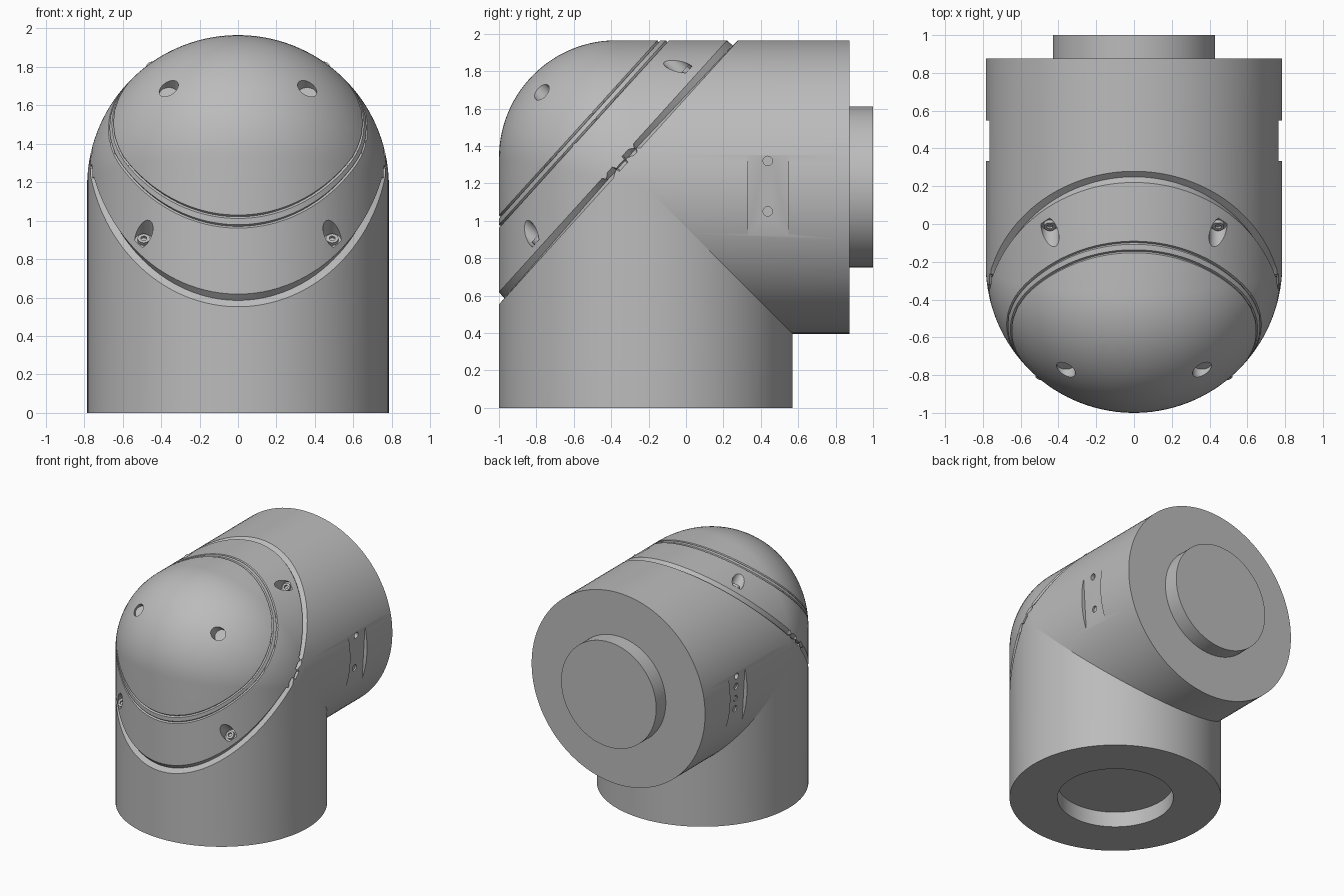
import bpy, bmesh, math
from mathutils import Vector, Matrix

if "Cube" in bpy.data.objects:
    bpy.data.objects.remove(bpy.data.objects["Cube"])

R = 0.785                            # pipe radius
CY, CZ = -0.215, 1.18                # where the two pipe axes cross
BACK = 0.875                         # flat rear end
CAP = Vector((0, -0.741, 0.671))     # direction the angled cap faces
X, Y, Z = Vector((1, 0, 0)), Vector((0, 1, 0)), Vector((0, 0, 1))

grey = bpy.data.materials.new("plain grey")
grey.use_nodes = True
grey.diffuse_color = (0.5, 0.5, 0.5, 1)
grey.node_tree.nodes["Principled BSDF"].inputs["Base Color"].default_value = (0.5, 0.5, 0.5, 1)


def make(name, bm):
    bmesh.ops.recalc_face_normals(bm, faces=bm.faces)
    mesh = bpy.data.meshes.new(name)
    bm.to_mesh(mesh)
    bm.free()
    obj = bpy.data.objects.new(name, mesh)
    mesh.materials.append(grey)
    bpy.context.collection.objects.link(obj)
    return obj


def smooth(obj):
    bpy.ops.object.select_all(action='DESELECT')
    obj.select_set(True)
    bpy.context.view_layer.objects.active = obj
    bpy.ops.object.shade_smooth_by_angle(angle=math.radians(25))


def rod(bm, start, axis, radius, length, sides=32):
    """Cylinder growing from start along axis."""
    axis = axis.normalized()
    m = Matrix.Translation(start + axis * length / 2) @ axis.to_track_quat('Z', 'Y').to_matrix().to_4x4()
    bmesh.ops.create_cone(bm, cap_ends=True, segments=sides, radius1=radius,
                          radius2=radius, depth=length, matrix=m)


def cut(body, bm):
    """Subtract a cutter mesh from the body."""
    cutter = make("cutter", bm)
    cutter.hide_render = True
    mod = body.modifiers.new("cut", 'BOOLEAN')
    mod.operation, mod.solver, mod.object = 'DIFFERENCE', 'EXACT', cutter
    bpy.context.view_layer.objects.active = body
    bpy.ops.object.modifier_apply(modifier=mod.name)
    bpy.data.objects.remove(cutter)


def elbow_path(o, steps=28):
    """Side outline at signed offset o: rounded outside (o > 0), filleted inside."""
    rho = 0.8 * o if o > 0 else 0.33 * o
    cy, cz = -o + rho, o - rho
    pts = [(-o, -CZ)]
    for i in range(steps + 1):
        a = math.pi / 2 * i / steps
        pts.append((cy - rho * math.cos(a), cz + rho * math.sin(a)))
    pts.append((BACK - CY, o))
    return pts


def v_groove(bm, point, half, depth):
    """Cut a V-shaped line where a plane facing CAP crosses the surface."""
    for off in (-half, half, 0):
        bmesh.ops.bisect_plane(bm, geom=bm.verts[:] + bm.edges[:] + bm.faces[:], dist=1e-5,
                               plane_co=point + CAP * off, plane_no=CAP)
    bm.normal_update()
    ring = [v for v in bm.verts if abs((v.co - point).dot(CAP)) < 2e-5]
    for v, n in [(v, v.normal.copy()) for v in ring]:
        v.co -= n * depth


# elbow body: a ring of paths joined into one closed skin
SEG = 128
bm = bmesh.new()
paths = []
for k in range(SEG):
    t = 2 * math.pi * (k + 0.5) / SEG
    paths.append([bm.verts.new((R * math.cos(t), CY + y, CZ + z))
                  for y, z in elbow_path(R * math.sin(t))])
for k in range(SEG):
    a, b = paths[k], paths[(k + 1) % SEG]
    for i in range(len(a) - 1):
        bm.faces.new((a[i], b[i], b[i + 1], a[i + 1]))
bm.faces.new([p[0] for p in paths])
bm.faces.new([p[-1] for p in paths])
bmesh.ops.recalc_face_normals(bm, faces=bm.faces)

# wide seam around the cap and double seam around the dome
v_groove(bm, Vector((0, -1, 0.585)), 0.022, 0.028)
v_groove(bm, Vector((0, -1, 0.97)), 0.006, 0.01)
v_groove(bm, Vector((0, -1, 1.02)), 0.006, 0.01)
body = make("elbow_body", bm)

# socket in the base
bm = bmesh.new()
rod(bm, Vector((0, CY, -0.1)), Z, 0.43, 0.225, 96)

# sunken screw holes in the cap and plain holes in the dome
screw_seats = [Vector((s * x, y, z)) for s in (-1, 1)
               for x, y, z in ((0.49, -0.79, 0.895), (0.445, 0.0, 1.79))]
for p in screw_seats:
    rod(bm, p, CAP, 0.048, 0.3)
for s in (-1, 1):
    rod(bm, Vector((s * 0.36, -0.735, 1.655)), CAP, 0.05, 0.3)
cut(body, bm)

# shallow flat pocket on each side
TILT = math.radians(3.3)
bm = bmesh.new()
for s in (-1, 1):
    m = (Matrix.Translation((0, 0.44, CZ)) @ Matrix.Rotation(s * TILT, 4, 'Y')
         @ Matrix.Translation((s * (R + 0.07), 0, 0)) @ Matrix.Diagonal((0.2, 0.215, 0.45, 1)))
    bmesh.ops.create_cube(bm, size=1, matrix=m)
cut(body, bm)

# indicator holes: four on the right, two on the left
bm = bmesh.new()
pins = bmesh.new()
for s, heights in ((-1, (1.05, 1.135, 1.235, 1.32)), (1, (1.05, 1.32))):
    for z in heights:
        rod(bm, Vector((s * 0.735, 0.437, z)), X * s, 0.025, 0.1, 24)
        if 1.1 < z < 1.3:
            rod(pins, Vector((s * 0.725, 0.437, z)), X * s, 0.018, 0.025, 24)
cut(body, bm)
smooth(body)
smooth(make("indicator_pins", pins))

# rear spigot
bm = bmesh.new()
rod(bm, Vector((0, BACK - 0.01, CZ)), Y, 0.43, 0.135, 96)
smooth(make("rear_spigot", bm))

# socket screws with hexagonal recesses
bm = bmesh.new()
for p in screw_seats:
    rod(bm, p - CAP * 0.01, CAP, 0.032, 0.03)
screws = make("cap_screws", bm)
bm = bmesh.new()
for p in screw_seats:
    rod(bm, p + CAP * 0.006, CAP, 0.017, 0.05, 6)
cut(screws, bm)
smooth(screws)
